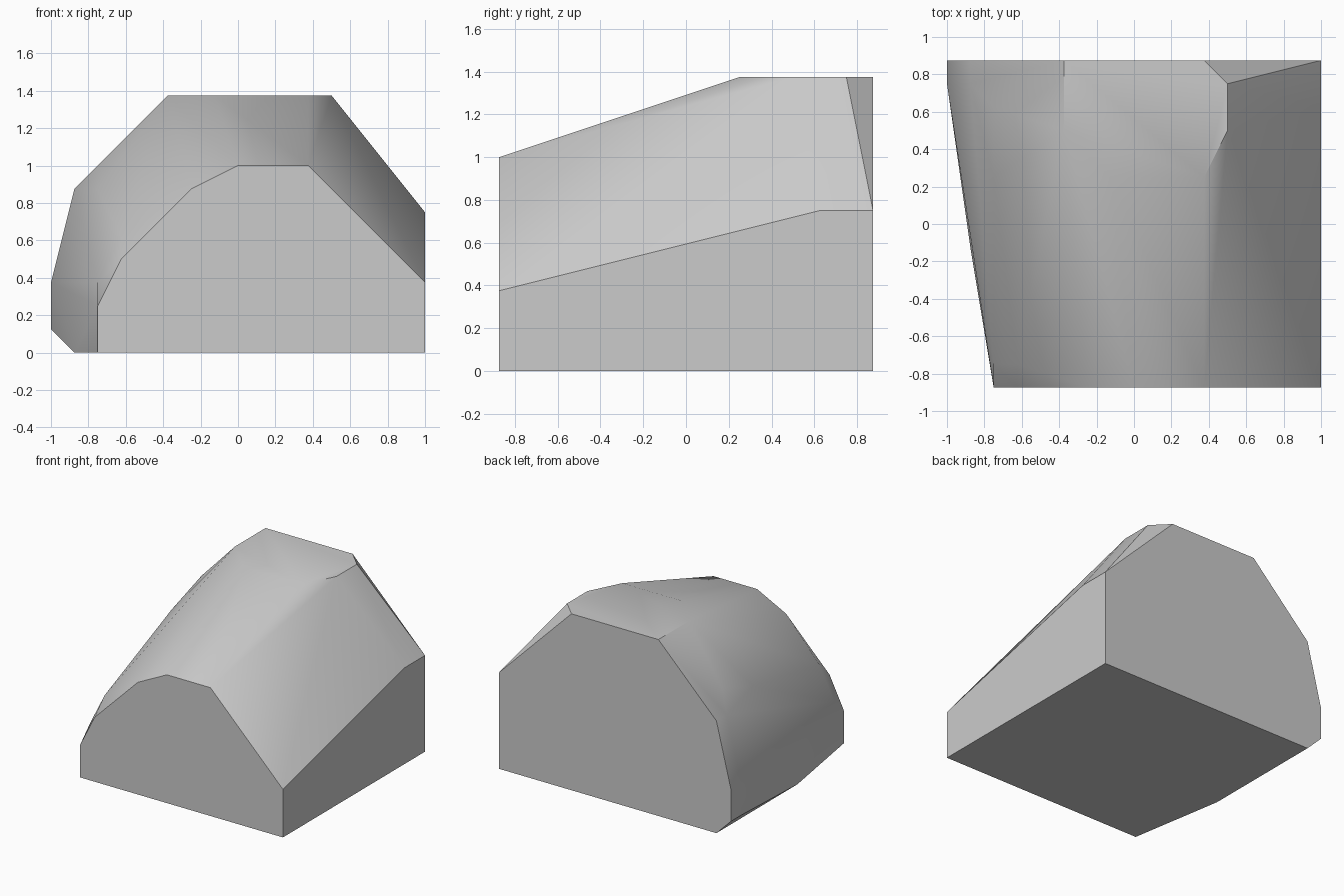
import bpy
import bmesh
import math

UNIT = 0.125  # the boulder is laid out on a grid of eighths


def make_material(name, colour):
    mat = bpy.data.materials.new(name)
    mat.use_nodes = True
    mat.diffuse_color = colour
    mat.node_tree.nodes["Principled BSDF"].inputs["Base Color"].default_value = colour
    return mat


def add_section(bm, depth, outline):
    """Place one upright cross-section at a given depth."""
    for x, z in outline:
        bm.verts.new((x * UNIT, depth * UNIT, z * UNIT))


def build_hull(name, sections, material):
    """Wrap a tight convex skin around all the cross-sections."""
    bm = bmesh.new()
    for depth, outline in sections.items():
        add_section(bm, depth, outline)
    hull = bmesh.ops.convex_hull(bm, input=bm.verts[:])
    spare = {g for g in hull["geom_interior"] + hull["geom_unused"]
             if isinstance(g, bmesh.types.BMVert)}
    bmesh.ops.delete(bm, geom=list(spare), context="VERTS")
    bmesh.ops.dissolve_limit(bm, angle_limit=math.radians(0.5),
                             verts=bm.verts[:], edges=bm.edges[:])
    bmesh.ops.recalc_face_normals(bm, faces=bm.faces[:])
    mesh = bpy.data.meshes.new(name)
    bm.to_mesh(mesh)
    bm.free()
    mesh.materials.append(material)
    obj = bpy.data.objects.new(name, mesh)
    bpy.context.collection.objects.link(obj)
    return obj


cube = bpy.data.objects.get("Cube")
if cube:
    bpy.data.objects.remove(cube, do_unlink=True)

stone = make_material("stone_grey", (0.6, 0.6, 0.6, 1))

# Cross-sections from front to back
front_face = [(-6, 0), (-6, 2), (-5, 4), (-2, 7), (0, 8), (3, 8), (8, 3), (8, 0)]
back_face = [(-7, 0), (-8, 1), (-8, 3), (-7, 7), (-3, 11), (3, 11), (8, 6), (8, 0)]
sections = {
    -7: front_face,
    -6: [(-6, 3), (-5, 5)],
    -1: [(-7, 0)],
    2: [(-6, 7), (-1, 11), (3, 11)],
    4: [(-3, 11), (4, 11)],
    5: [(-6, 8), (8, 6)],
    6: [(-8, 1), (-8, 3), (-7, 7), (4, 11)],
    7: back_face,
}
boulder = build_hull("boulder", sections, stone)

# Smooth the gentle bends, keep the hard edges
bpy.ops.object.select_all(action="DESELECT")
boulder.select_set(True)
bpy.context.view_layer.objects.active = boulder
bpy.ops.object.shade_smooth_by_angle(angle=math.radians(35))
